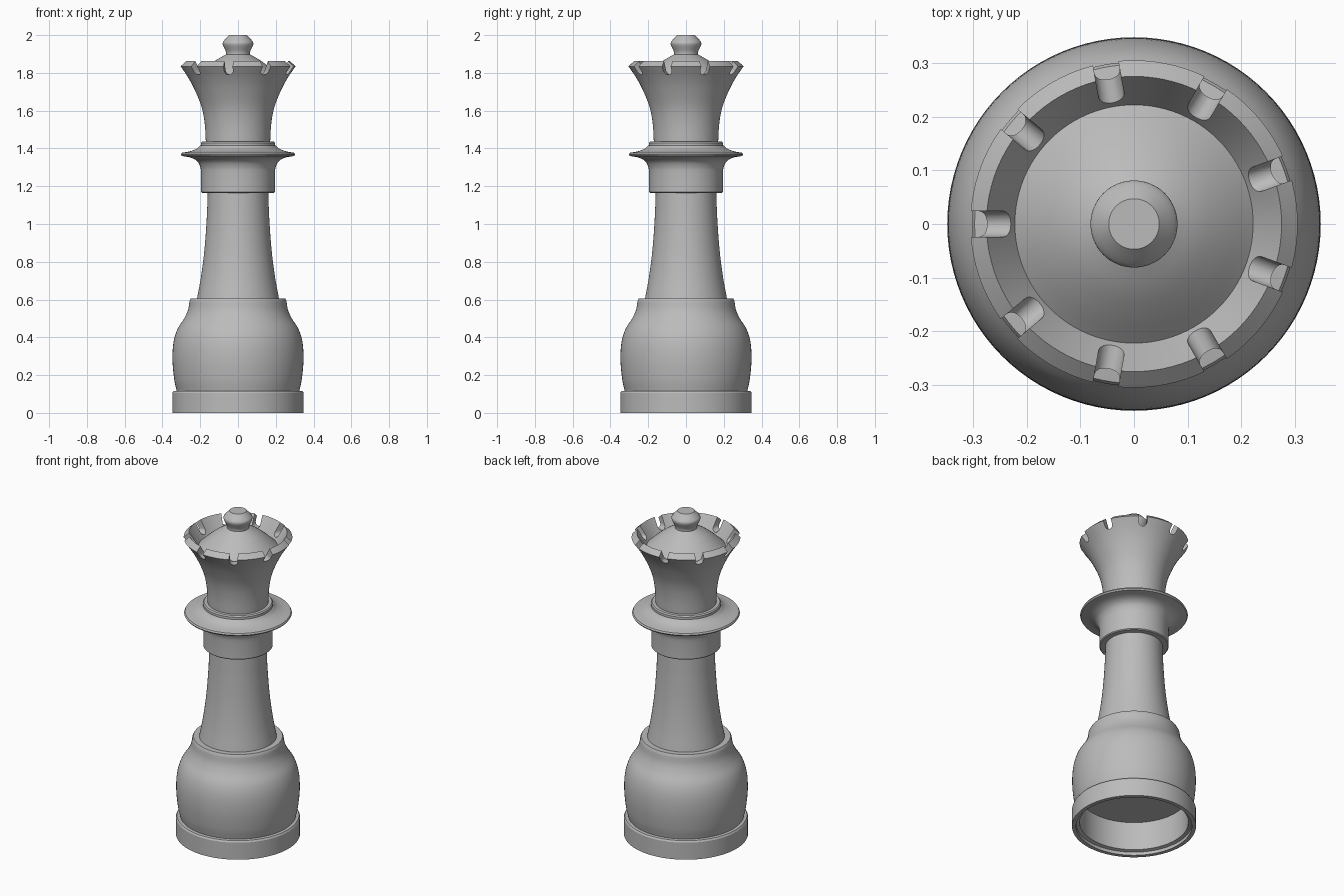
import bpy
import bmesh
import math
from mathutils import Vector, Matrix

SEGMENTS = 96
NOTCHES = 9

if "Cube" in bpy.data.objects:
    bpy.data.objects.remove(bpy.data.objects["Cube"], do_unlink=True)

grey = bpy.data.materials.new("matte grey")
grey.use_nodes = True
colour = (0.5, 0.5, 0.5, 1)
grey.diffuse_color = colour
grey.node_tree.nodes["Principled BSDF"].inputs["Base Color"].default_value = colour


def make_object(name, bm):
    bmesh.ops.recalc_face_normals(bm, faces=bm.faces)
    mesh = bpy.data.meshes.new(name)
    bm.to_mesh(mesh)
    bm.free()
    mesh.materials.append(grey)
    obj = bpy.data.objects.new(name, mesh)
    bpy.context.collection.objects.link(obj)
    return obj


def smooth(obj):
    obj.data.shade_smooth()
    obj.data.set_sharp_from_angle(angle=math.radians(28))


def curve(points, steps=5):
    """Smooth curve through (radius, height) points."""
    p = [Vector(q) for q in points]
    p = [2 * p[0] - p[1]] + p + [2 * p[-1] - p[-2]]
    out = []
    for a, b, c, d in zip(p, p[1:], p[2:], p[3:]):
        for i in range(steps):
            t = i / steps
            out.append(b + (c - a) * t / 2 + (2 * a - 5 * b + 4 * c - d) * t**2 / 2
                       + (3 * b - a - 3 * c + d) * t**3 / 2)
    return [tuple(v) for v in out] + [points[-1]]


def lathe(name, profile):
    """Turn a profile that starts and ends on the axis."""
    bm = bmesh.new()
    verts = [bm.verts.new((r, 0, z)) for r, z in profile]
    edges = [bm.edges.new(pair) for pair in zip(verts, verts[1:])]
    bmesh.ops.spin(bm, geom=verts + edges, cent=(0, 0, 0), axis=(0, 0, 1),
                   angle=2 * math.pi, steps=SEGMENTS)
    bmesh.ops.remove_doubles(bm, verts=bm.verts, dist=0.0003)
    return make_object(name, bm)


# Hollow foot and bulging body
body = curve([(0.325, 0.117), (0.338, 0.18), (0.347, 0.28), (0.342, 0.37),
              (0.322, 0.44), (0.285, 0.50), (0.265, 0.545), (0.256, 0.595)])
smooth(lathe("hollow_body", [(0, 0.2), (0.305, 0.2), (0.305, 0.025), (0.325, 0.02),
                             (0.325, 0), (0.348, 0), (0.348, 0.105), (0.342, 0.115)]
             + body + [(0.25, 0.605), (0, 0.605)]))

# Tapered stem
stem = curve([(0.218, 0.6), (0.196, 0.72), (0.178, 0.86), (0.166, 1.02), (0.16, 1.17)])
smooth(lathe("stem", [(0, 0.6)] + stem + [(0, 1.17)]))

# Collar with wide flange and small ring above it
under = curve([(0.195, 1.27), (0.199, 1.3), (0.214, 1.33), (0.245, 1.35), (0.297, 1.36)])
over = curve([(0.297, 1.377), (0.25, 1.386), (0.217, 1.4), (0.2, 1.415)])
smooth(lathe("collar", [(0, 1.165), (0.19, 1.165), (0.195, 1.17)] + under
             + [(0.302, 1.368)] + over
             + [(0.196, 1.416), (0.196, 1.43), (0.19, 1.437), (0, 1.437)]))

# Flared crown with a sunken dome
flare = curve([(0.17, 1.43), (0.176, 1.53), (0.193, 1.62), (0.229, 1.71),
               (0.264, 1.775), (0.305, 1.835)])
dome = curve([(0.222, 1.778), (0.17, 1.826), (0.12, 1.865), (0.06, 1.9)])
crown = lathe("crown", [(0, 1.43)] + flare + [(0.275, 1.862)] + dome + [(0, 1.9)])

# Round-bottomed notch cutter, repeated round the rim
bm = bmesh.new()
half = 0.024
outline = [(half * math.cos(a), 1.814 + half * math.sin(a))
           for a in (math.pi * (1 + i / 12) for i in range(13))]
outline += [(half, 1.95), (-half, 1.95)]
for k in range(NOTCHES):
    turn = Matrix.Rotation(math.pi + k * math.tau / NOTCHES, 4, "Z")
    face = bm.faces.new([bm.verts.new(turn @ Vector((0.227, y, z))) for y, z in outline])
    ext = bmesh.ops.extrude_face_region(bm, geom=[face], use_keep_orig=True)
    moved = [g for g in ext["geom"] if isinstance(g, bmesh.types.BMVert)]
    bmesh.ops.translate(bm, verts=moved, vec=turn @ Vector((0.15, 0, 0)))
cutter = make_object("notch_cutter", bm)
cutter.hide_render = True

cut = crown.modifiers.new("notches", "BOOLEAN")
cut.operation = "DIFFERENCE"
cut.solver = "EXACT"
cut.object = cutter
bpy.context.view_layer.objects.active = crown
bpy.ops.object.modifier_apply(modifier=cut.name)
bpy.data.objects.remove(cutter, do_unlink=True)
smooth(crown)

# Finial knob
knob = curve([(0.063, 1.89), (0.064, 1.912), (0.078, 1.943), (0.081, 1.957),
              (0.075, 1.97), (0.047, 2.0)], 3)
smooth(lathe("finial", [(0, 1.89)] + knob + [(0, 2.0)]))
